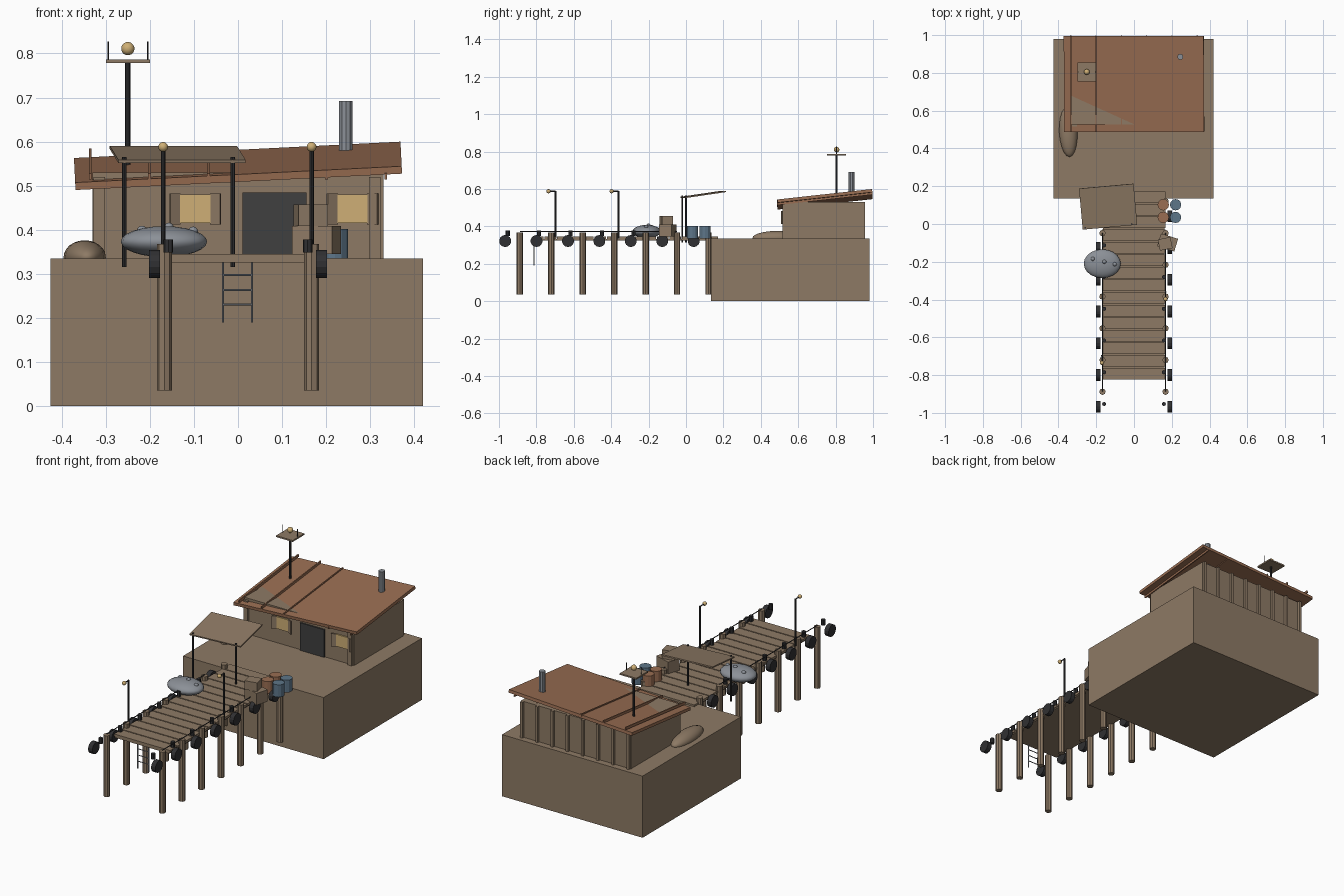
import bpy, math
from mathutils import Vector

cube = bpy.data.objects.get("Cube")
if cube:
    bpy.data.objects.remove(cube)


def material(name, r, g, b):
    m = bpy.data.materials.new(name)
    m.use_nodes = True
    m.diffuse_color = (r, g, b, 1)
    m.node_tree.nodes["Principled BSDF"].inputs["Base Color"].default_value = (r, g, b, 1)
    return m


WOOD = material("weathered_wood", 0.27, 0.195, 0.13)
RUST = material("rusty_metal", 0.32, 0.155, 0.085)
IRON = material("dark_iron", 0.03, 0.03, 0.032)
DOOR = material("charcoal_door", 0.05, 0.05, 0.05)
GLOW = material("warm_lamp", 0.62, 0.43, 0.18)
STEEL = material("grey_steel", 0.26, 0.28, 0.31)
BLUE = material("faded_blue", 0.11, 0.18, 0.25)


def finish(name, mat, smooth=False):
    o = bpy.context.object
    o.name = name
    o.data.materials.append(mat)
    if smooth:
        bpy.ops.object.shade_smooth_by_angle()
    return o


def box(name, mat, centre, size, rot=(0, 0, 0)):
    bpy.ops.mesh.primitive_cube_add(size=1, location=centre, rotation=rot)
    bpy.context.object.scale = size
    return finish(name, mat)


def span(name, mat, x, y, z):
    """Box given by its low and high limit on each axis."""
    return box(name, mat, [sum(a) / 2 for a in (x, y, z)], [a[1] - a[0] for a in (x, y, z)])


def rod(name, mat, start, end, radius, sides=8):
    a, b = Vector(start), Vector(end)
    d = b - a
    bpy.ops.mesh.primitive_cylinder_add(vertices=sides, radius=radius, depth=d.length,
                                        location=(a + b) / 2,
                                        rotation=d.to_track_quat('Z', 'Y').to_euler())
    return finish(name, mat)


def ball(name, mat, centre, radii, rot=0):
    bpy.ops.mesh.primitive_uv_sphere_add(segments=20, ring_count=12, radius=1,
                                         location=centre, rotation=(0, 0, rot))
    bpy.context.object.scale = radii
    return finish(name, mat, True)


# Quay block and cabin
GROUND, EAVE = 0.335, 0.53
span("quay_block", WOOD, (-0.425, 0.42), (0.135, 0.98), (0, GROUND))
span("cabin_walls", WOOD, (-0.33, 0.33), (0.527, 0.945), (GROUND, EAVE))
for i in range(8):
    x = -0.32 + i * 0.64 / 7
    span("back_batten", WOOD, (x - 0.007, x + 0.007), (0.94, 0.958), (GROUND, EAVE))
for x in (-0.315, 0.31):
    span("front_corner_post", WOOD, (x - 0.013, x + 0.013), (0.515, 0.535), (GROUND, 0.52))

# Door, windows and open shutters
span("door", DOOR, (0.01, 0.155), (0.519, 0.528), (GROUND, 0.485))
for x in (-0.097, 0.26):
    span("window", GLOW, (x - 0.035, x + 0.035), (0.52, 0.528), (0.415, 0.48))
    for s in (-1, 1):
        box("shutter", WOOD, (x + s * 0.046, 0.517, 0.447), (0.026, 0.006, 0.07), (0, 0, s * -0.5))

# Roof sloping up to the back and to one side, with straight ribs
pitch, lean = math.atan(0.11), math.atan(0.05)
box("roof", RUST, (0, 0.742, 0.545), (0.742, 0.51, 0.017), (pitch, -lean, 0))
for i in range(6):
    box("roof_rib", RUST, (-0.335 + i * 0.134, 0.742, 0.549), (0.006, 0.512, 0.014), (pitch, 0, 0))
rod("chimney", STEEL, (0.245, 0.885, 0.56), (0.245, 0.885, 0.692), 0.016, 10)

# Lookout mast
mx, my = -0.25, 0.805
rod("mast", IRON, (mx, my, 0.5), (mx, my, 0.78), 0.006)
span("mast_platform", WOOD, (mx - 0.05, mx + 0.05), (my - 0.05, my + 0.05), (0.778, 0.786))
for s in (-1, 1):
    rod("platform_post", IRON, (mx + s * 0.045, my, 0.785), (mx + s * 0.045, my, 0.827), 0.002, 6)
ball("mast_lamp", GLOW, (mx, my, 0.811), (0.015,) * 3)

# Upturned hull beside the cabin
ball("upturned_hull", WOOD, (-0.348, 0.487, 0.338), (0.048, 0.132, 0.038), 0.05)

# Jetty deck
DECK = 0.345
pitch_y = 1.0 / 15
for i in range(15):
    y = -0.825 + i * pitch_y
    span("deck_plank", WOOD, (-0.17, 0.167), (y + 0.003, y + pitch_y - 0.003), (0.332, DECK))
span("deck_underlay", WOOD, (-0.165, 0.162), (-0.822, 0.172), (0.326, 0.334))

# Piles, bollards, tyre fenders and ropes on both sides
for s in (-1, 1):
    for i in range(7):
        y = -0.888 + i * 0.168
        rod("pile", WOOD, (s * 0.167, y, 0.035), (s * 0.167, y, 0.368), 0.017)
        rod("tyre_fender", IRON, (s * 0.177, y - 0.079, 0.322), (s * 0.202, y - 0.079, 0.322), 0.032, 14)
        if i < 6:
            rod("bollard", IRON, (s * 0.158, y - 0.065, 0.348), (s * 0.158, y - 0.065, 0.378), 0.011)
        if i < 5:
            rod("rope", IRON, (s * 0.167, y, 0.372), (s * 0.167, y + 0.168, 0.372), 0.0025, 5)

# Lamp posts with forward arms
for x, y in ((-0.17, -0.697), (0.167, -0.36)):
    rod("lamp_post", IRON, (x, y, DECK - 0.01), (x, y, 0.59), 0.005)
    rod("lamp_arm", IRON, (x, y, 0.588), (x, y - 0.035, 0.588), 0.003, 6)
    ball("lamp", GLOW, (x, y - 0.038, 0.588), (0.011,) * 3)

# Sloping awning on two posts
box("awning", WOOD, (-0.137, 0.092, 0.571), (0.29, 0.22, 0.007), (0.145, 0, 0.09))
for x, y in ((-0.258, -0.02), (-0.012, 0.0)):
    rod("awning_post", IRON, (x, y, 0.315), (x, y, 0.565), 0.005)

# Floating buoy with studs
ball("buoy", STEEL, (-0.168, -0.21, 0.373), (0.098, 0.076, 0.035))
for x, y, z in ((-0.218, -0.185, 0.398), (-0.157, -0.2, 0.405), (-0.102, -0.213, 0.396)):
    ball("buoy_stud", STEEL, (x, y, z), (0.011,) * 3)

# Barrels and crates
for x, mat in ((0.155, RUST), (0.22, BLUE)):
    for y in (0.035, 0.102):
        rod("barrel", mat, (x, y, 0.335), (x, y, 0.402), 0.03, 12)
box("lower_crate", WOOD, (0.178, -0.098, 0.377), (0.095, 0.07, 0.064), (0, 0, -0.3))
box("upper_crate", WOOD, (0.165, -0.105, 0.433), (0.068, 0.06, 0.048), (0, 0, 0.2))

# Ladder at the jetty end
for x in (-0.034, 0.032):
    rod("ladder_rail", STEEL, (x, -0.812, 0.19), (x, -0.812, 0.335), 0.003, 6)
for z in (0.23, 0.263, 0.297):
    rod("ladder_rung", STEEL, (-0.034, -0.812, z), (0.032, -0.812, z), 0.0025, 6)
